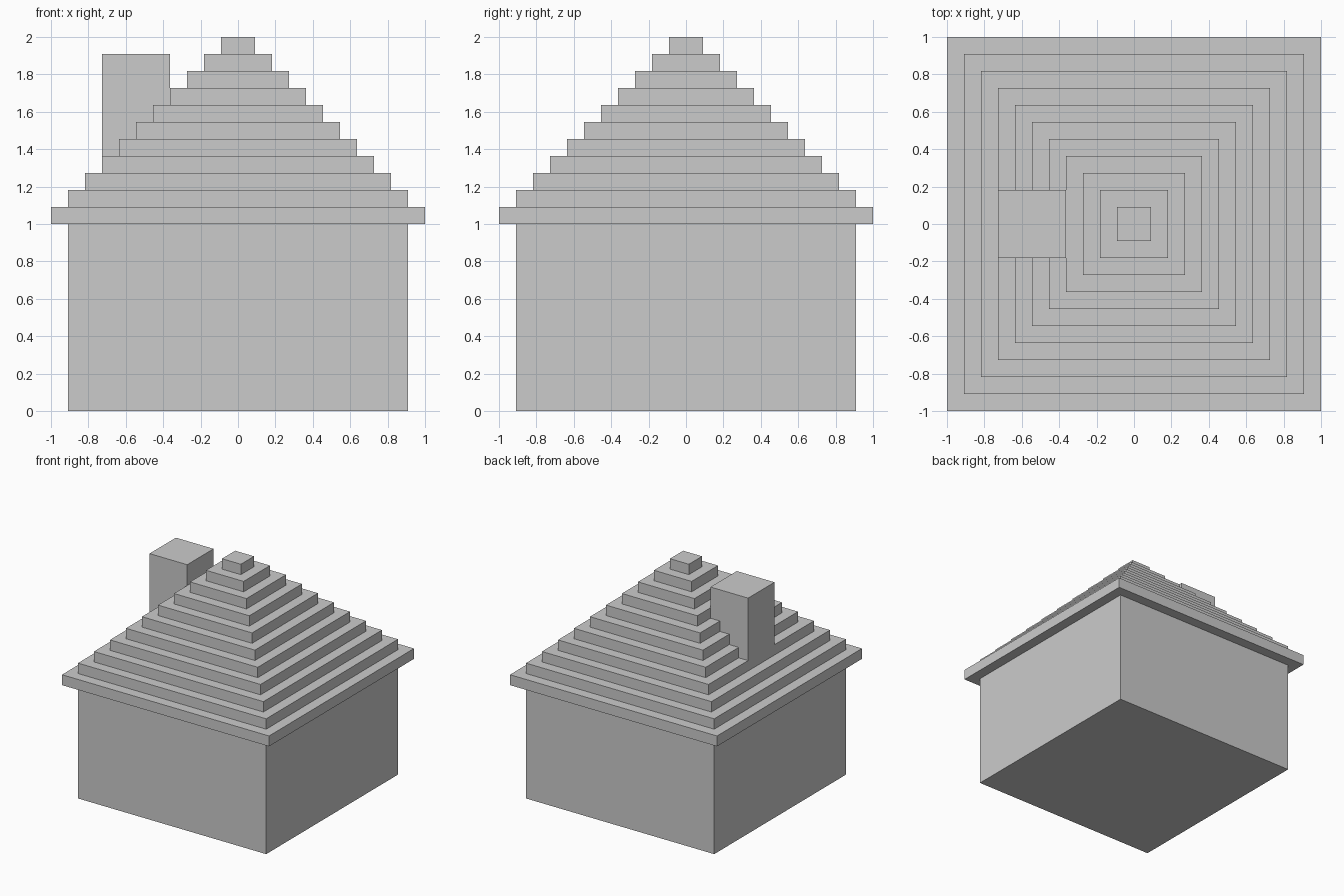
import bpy, bmesh

if "Cube" in bpy.data.objects:
    bpy.data.objects.remove(bpy.data.objects["Cube"])

U = 1 / 11  # grid step shared by all parts


def new_object(name, bm):
    bmesh.ops.recalc_face_normals(bm, faces=bm.faces)
    mesh = bpy.data.meshes.new(name)
    bm.to_mesh(mesh)
    bm.free()
    obj = bpy.data.objects.new(name, mesh)
    bpy.context.collection.objects.link(obj)
    return obj


def box(name, x0, x1, y0, y1, z0, z1):
    bm = bmesh.new()
    bmesh.ops.create_cube(bm, size=1)
    bmesh.ops.scale(bm, vec=(x1 - x0, y1 - y0, z1 - z0), verts=bm.verts)
    bmesh.ops.translate(bm, vec=((x0 + x1) / 2, (y0 + y1) / 2, (z0 + z1) / 2), verts=bm.verts)
    return new_object(name, bm)


def stepped_pyramid(name, steps, z0):
    bm = bmesh.new()

    def ring(half, z):
        return [bm.verts.new((sx * half, sy * half, z))
                for sx, sy in ((-1, -1), (1, -1), (1, 1), (-1, 1))]

    # alternating riser and tread rings, from the eaves to the peak
    rings = [ring((steps - i) * U, z0 + (i + j) * U)
             for i in range(steps) for j in (0, 1)]
    for a, b in zip(rings, rings[1:]):
        for k in range(4):
            n = (k + 1) % 4
            bm.faces.new((a[k], a[n], b[n], b[k]))
    bm.faces.new(rings[0][::-1])
    bm.faces.new(rings[-1])
    return new_object(name, bm)


# House body
box("walls", -10 * U, 10 * U, -10 * U, 10 * U, 0, 1)

# Stepped roof with overhanging eaves
stepped_pyramid("roof", 11, 1)

# Chimney standing on the fourth roof step, left side
box("chimney", -8 * U, -4 * U, -2 * U, 2 * U, 1 + 4 * U, 1 + 10 * U)
